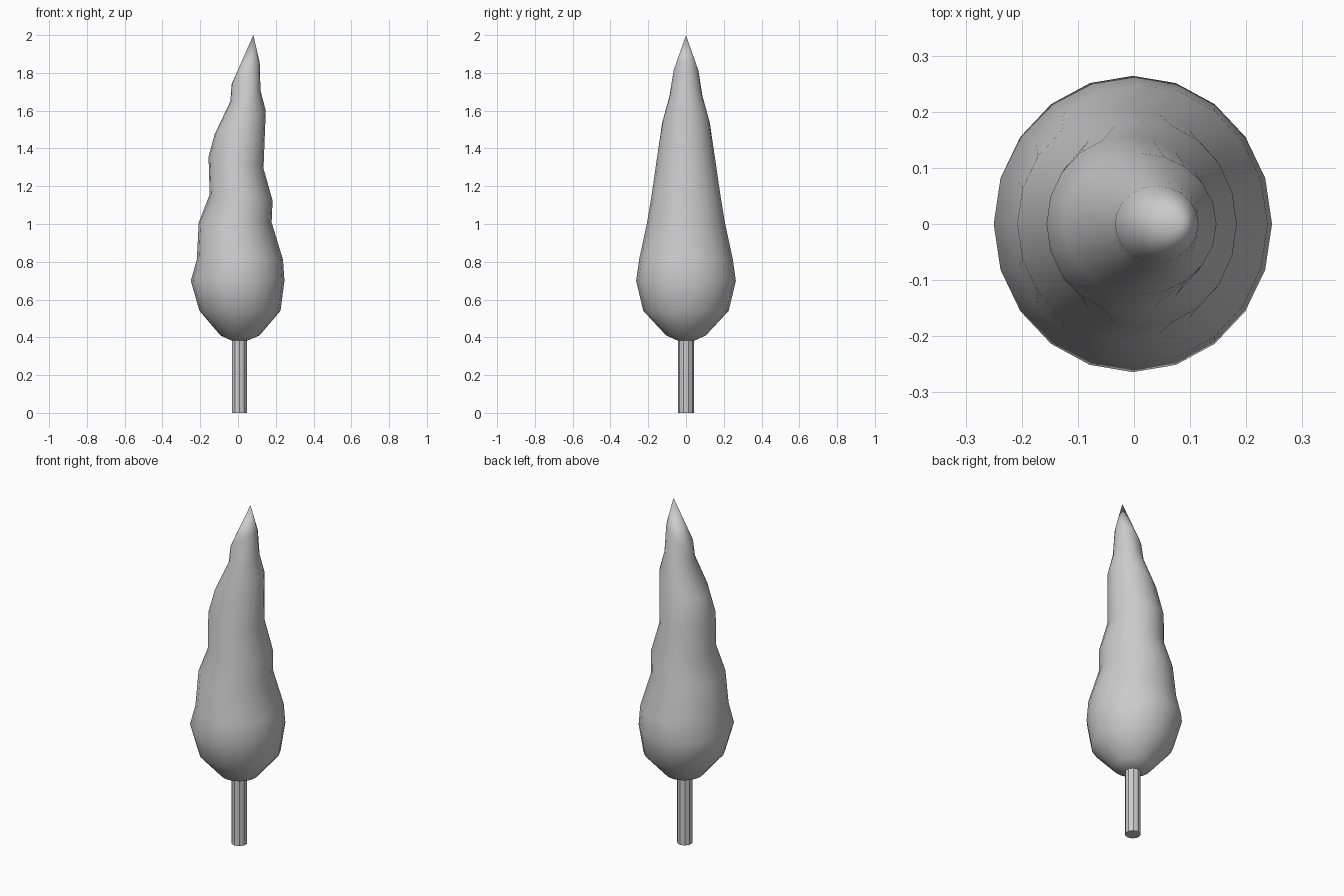
import bpy, bmesh
from math import sin, cos, pi

if "Cube" in bpy.data.objects:
    bpy.data.objects.remove(bpy.data.objects["Cube"])


def loft(name, rings, sides, smooth, tip=None):
    """Skin elliptical rings (left x, left z, right x, right z, y radius)."""
    bm = bmesh.new()
    loops = []
    for lx, lz, rx, rz, ry in rings:
        loop = []
        for i in range(sides):
            a = pi / 2 + 2 * pi * i / sides
            t = (1 + cos(a)) / 2
            loop.append(bm.verts.new((lx + (rx - lx) * t, ry * sin(a), lz + (rz - lz) * t)))
        loops.append(loop)
    for a, b in zip(loops, loops[1:]):
        for i in range(sides):
            j = (i + 1) % sides
            bm.faces.new((a[i], a[j], b[j], b[i]))
    bm.faces.new(loops[0][::-1])
    if tip:
        apex = bm.verts.new(tip)
        for i in range(sides):
            bm.faces.new((loops[-1][i], loops[-1][(i + 1) % sides], apex))
    else:
        bm.faces.new(loops[-1])
    bmesh.ops.recalc_face_normals(bm, faces=bm.faces[:])
    for f in bm.faces:
        f.smooth = smooth
    mesh = bpy.data.meshes.new(name)
    bm.to_mesh(mesh)
    bm.free()
    obj = bpy.data.objects.new(name, mesh)
    bpy.context.collection.objects.link(obj)
    return obj


# Trunk: ten-sided post
loft("trunk", [(-0.034, 0, 0.05, 0, 0.042), (-0.034, 0.39, 0.05, 0.39, 0.042)], 10, False)

# Foliage: wavy column, upper rings tilted
loft("foliage", [
    (-0.034, 0.383, 0.05, 0.383, 0.045),
    (-0.093, 0.41, 0.114, 0.41, 0.105),
    (-0.204, 0.54, 0.225, 0.54, 0.226),
    (-0.25, 0.70, 0.246, 0.70, 0.264),
    (-0.218, 0.812, 0.238, 0.812, 0.248),
    (-0.208, 1.008, 0.178, 1.008, 0.206),
    (-0.15, 1.156, 0.183, 1.124, 0.184),
    (-0.156, 1.357, 0.135, 1.294, 0.157),
    (-0.124, 1.474, 0.147, 1.60, 0.126),
    (-0.04, 1.65, 0.119, 1.706, 0.087),
    (-0.034, 1.74, 0.115, 1.855, 0.068),
], 20, True, (0.081, 0, 2.0))
